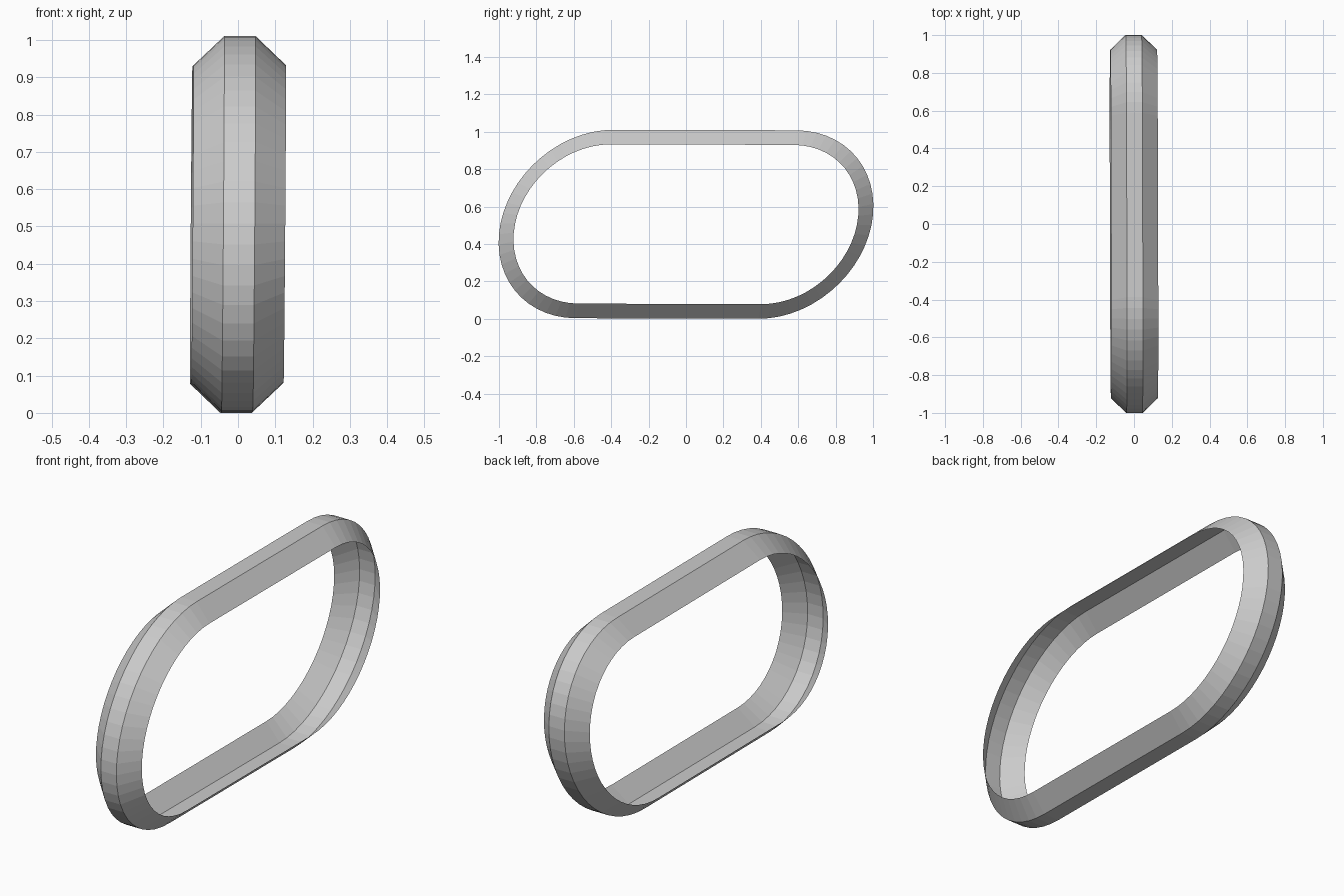
import bpy, bmesh, math

if "Cube" in bpy.data.objects:
    bpy.data.objects.remove(bpy.data.objects["Cube"])

SEG = 28          # facets per rounded end
HALF = 0.488      # half length of the straight runs
SHEAR = 0.2       # forward lean of the outline
MID_Z = 0.507

# Cross-section of the open band: (x, end radius)
PROFILE = [(-0.124, 0.426), (-0.042, 0.504), (0.042, 0.504), (0.124, 0.426)]


def outline(x, r):
    """Leaning stadium loop at one cross-section point."""
    pts = []
    for side in (1, -1):
        for i in range(SEG + 1):
            a = -math.pi / 2 + math.pi * i / SEG
            y = side * (HALF + r * math.cos(a) + SHEAR * r * math.sin(a))
            z = side * r * math.sin(a)
            # the band is turned very slightly off the axes
            pts.append((x + 0.008 * z - 0.003 * y, y, MID_Z + z - 0.003 * y))
    return pts


# Bevelled band, a single open sheet
bm = bmesh.new()
loops = [[bm.verts.new(p) for p in outline(x, r)] for x, r in PROFILE]
n = len(loops[0])
for a, b in zip(loops, loops[1:]):
    for i in range(n):
        j = (i + 1) % n
        bm.faces.new((a[i], b[i], b[j], a[j]))

bmesh.ops.recalc_face_normals(bm, faces=bm.faces[:])
# keep normals pointing outward
bm.normal_update()
top = max(bm.faces, key=lambda f: f.calc_center_median().z)
if top.normal.z < 0:
    bmesh.ops.reverse_faces(bm, faces=bm.faces[:])

# Rest on the ground
low = min(v.co.z for v in bm.verts)
bmesh.ops.translate(bm, verts=bm.verts[:], vec=(0, 0, -low))

mesh = bpy.data.meshes.new("bevelled_band")
bm.to_mesh(mesh)
bm.free()
band = bpy.data.objects.new("bevelled_band", mesh)
bpy.context.collection.objects.link(band)
